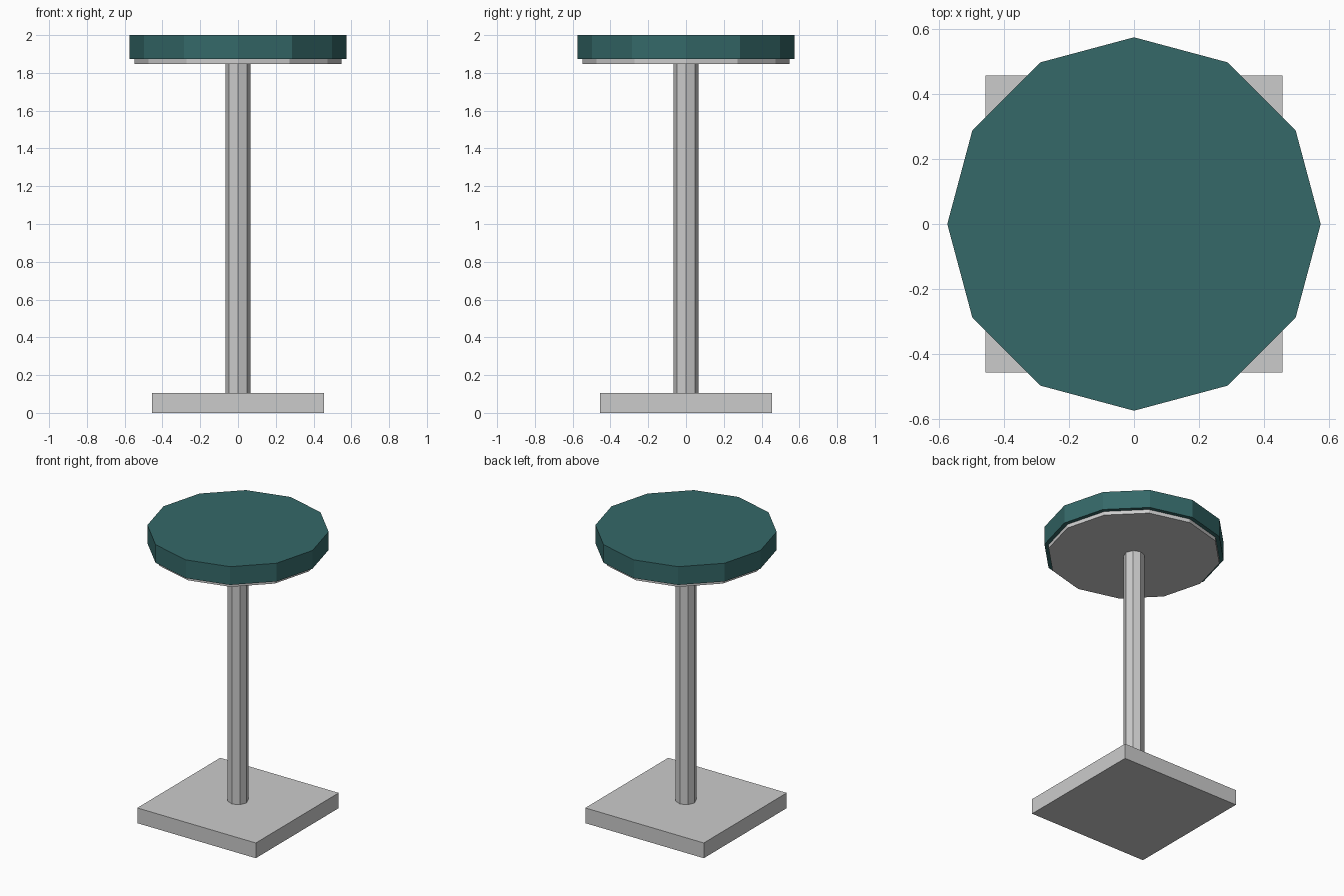
import bpy

if "Cube" in bpy.data.objects:
    bpy.data.objects.remove(bpy.data.objects["Cube"])


def prism(name, sides, radius, z0, z1):
    """Upright flat-faced cylinder between two heights."""
    bpy.ops.mesh.primitive_cylinder_add(
        vertices=sides, radius=radius, depth=z1 - z0, location=(0, 0, (z0 + z1) / 2))
    obj = bpy.context.object
    obj.name = name
    return obj


# Square floor base
BASE_TOP = 0.106
bpy.ops.mesh.primitive_cube_add(size=1, location=(0, 0, BASE_TOP / 2))
base = bpy.context.object
base.name = "base"
base.scale = (0.913, 0.913, BASE_TOP)
bpy.ops.object.transform_apply(location=False, rotation=False, scale=True)

# Eight-sided post and twelve-sided seat parts
prism("post", 8, 0.066, BASE_TOP, 1.847)
prism("seat_plate", 12, 0.547, 1.847, 1.873)
cushion = prism("seat_cushion", 12, 0.574, 1.873, 2.0)

# Teal upholstery
teal = bpy.data.materials.new("teal")
teal.diffuse_color = (0.035, 0.14, 0.14, 1)
teal.use_nodes = True
teal.node_tree.nodes["Principled BSDF"].inputs["Base Color"].default_value = teal.diffuse_color
cushion.data.materials.append(teal)
